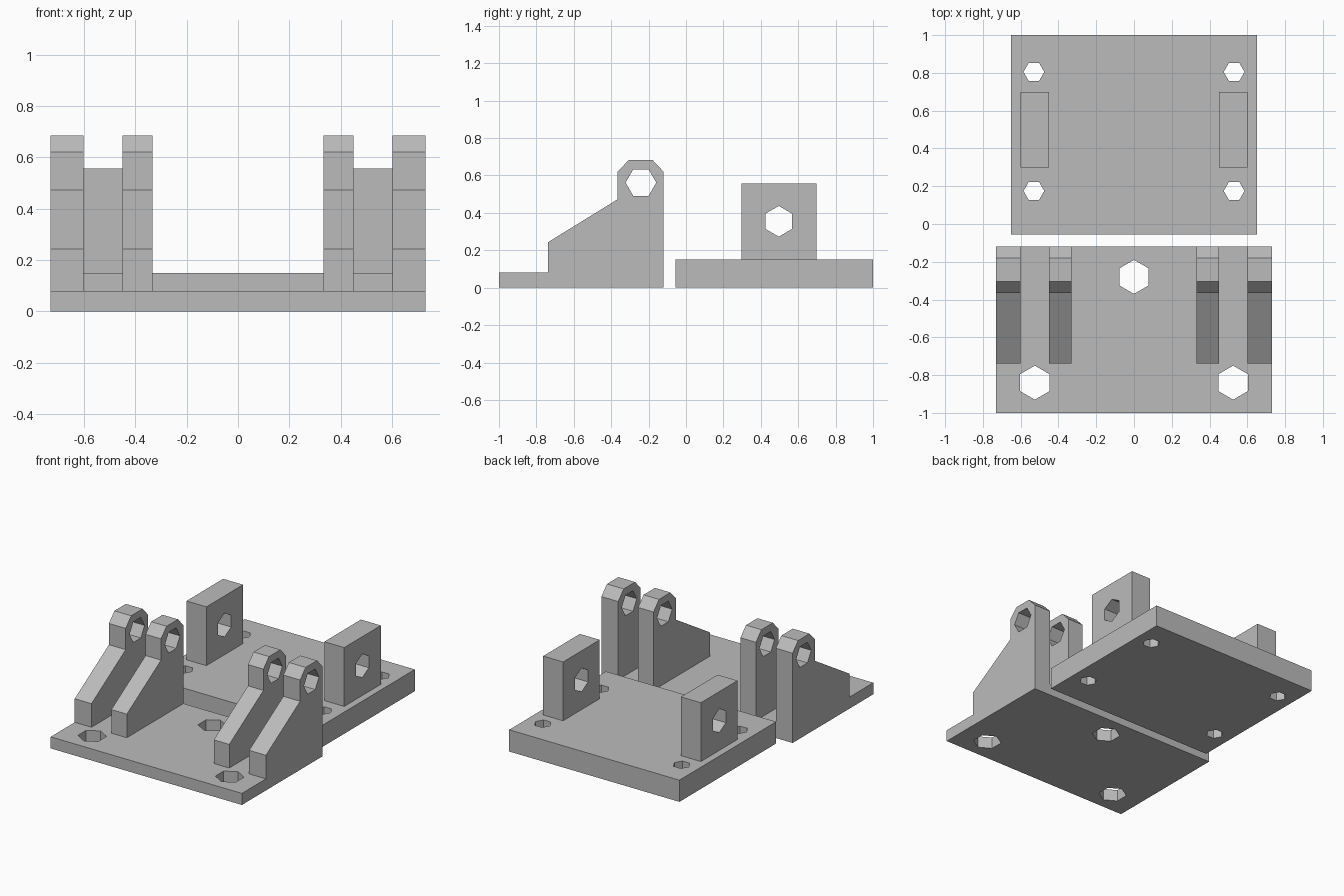
import bpy
import bmesh
from math import cos, sin, pi
from mathutils import Matrix

if "Cube" in bpy.data.objects:
    bpy.data.objects.remove(bpy.data.objects["Cube"], do_unlink=True)

GREY = (0.5, 0.5, 0.5, 1.0)
grey = bpy.data.materials.new("plain grey")
grey.use_nodes = True
grey.diffuse_color = GREY
grey.node_tree.nodes["Principled BSDF"].inputs["Base Color"].default_value = GREY


def hexagon(cx, cy, r, start=0.0):
    return [(cx + r * cos(start + k * pi / 3), cy + r * sin(start + k * pi / 3))
            for k in range(6)]


def rect(x0, x1, y0, y1):
    return [(x0, y0), (x1, y0), (x1, y1), (x0, y1)]


def extrude(name, loops, low, high, axis):
    """Extrude an outline with holes from low to high along z or x."""
    curve = bpy.data.curves.new(name + "_profile", "CURVE")
    curve.dimensions = "2D"
    curve.fill_mode = "BOTH"
    curve.extrude = (high - low) / 2
    for loop in loops:
        spline = curve.splines.new("POLY")
        spline.points.add(len(loop) - 1)
        for point, (u, v) in zip(spline.points, loop):
            point.co = (u, v, 0, 1)
        spline.use_cyclic_u = True
    helper = bpy.data.objects.new(name + "_helper", curve)
    bpy.context.collection.objects.link(helper)
    bpy.context.view_layer.update()
    graph = bpy.context.evaluated_depsgraph_get()
    mesh = bpy.data.meshes.new_from_object(helper.evaluated_get(graph))
    bpy.data.objects.remove(helper, do_unlink=True)
    bpy.data.curves.remove(curve)

    # Weld the caps to the walls and stand the profile on its axis
    bm = bmesh.new()
    bm.from_mesh(mesh)
    bmesh.ops.remove_doubles(bm, verts=bm.verts, dist=0.0001)
    turn = Matrix.Identity(4)
    if axis == "x":
        turn = Matrix(((0, 0, 1, 0), (1, 0, 0, 0), (0, 1, 0, 0), (0, 0, 0, 1)))
    middle = Matrix.Translation((0, 0, (low + high) / 2))
    bmesh.ops.transform(bm, matrix=turn @ middle, verts=bm.verts)
    bmesh.ops.recalc_face_normals(bm, faces=bm.faces)
    for face in bm.faces:
        face.smooth = False
        face.material_index = 0
    bm.to_mesh(mesh)
    bm.free()
    mesh.name = name
    mesh.materials.clear()
    mesh.materials.append(grey)
    obj = bpy.data.objects.new(name, mesh)
    bpy.context.collection.objects.link(obj)
    return obj


# Base plates with bolt holes
front_holes = [hexagon(x, y, 0.09, pi / 2)
               for x, y in ((0, -0.28), (-0.525, -0.84), (0.525, -0.84))]
extrude("front_plate", [rect(-0.73, 0.73, -1, -0.12)] + front_holes, 0, 0.08, "z")

rear_holes = [hexagon(x, y, 0.055) for x in (-0.53, 0.53) for y in (0.175, 0.805)]
extrude("rear_plate", [rect(-0.65, 0.65, -0.055, 1)] + rear_holes, 0, 0.15, "z")

# Side profiles of the hinge ears and the mating lugs
ear = [(-0.12, 0.08), (-0.12, 0.62), (-0.18, 0.684), (-0.305, 0.684),
       (-0.365, 0.62), (-0.365, 0.473), (-0.738, 0.243), (-0.738, 0.08)]
ear_loops = [ear, hexagon(-0.241, 0.562, 0.082)]
lug_loops = [rect(0.298, 0.698, 0.15, 0.556), hexagon(0.496, 0.355, 0.082, pi / 2)]

for side, sign in (("left", 1), ("right", -1)):
    for part, loops, inner, outer in (("inner_ear", ear_loops, 0.332, 0.45),
                                      ("outer_ear", ear_loops, 0.602, 0.73),
                                      ("lug", lug_loops, 0.45, 0.602)):
        low, high = sorted((sign * inner, sign * outer))
        extrude(f"{side}_{part}", loops, low, high, "x")
